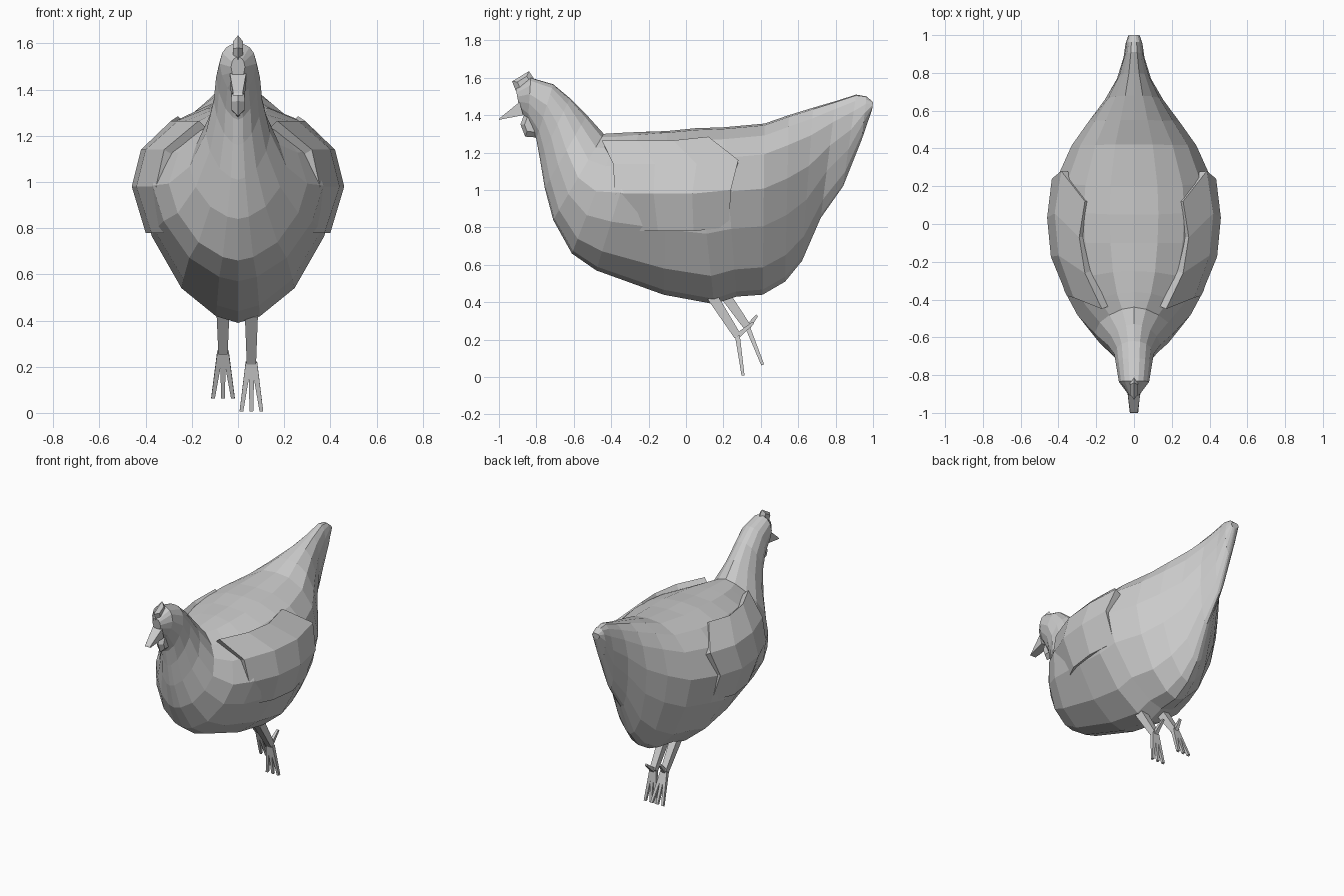
import bpy, bmesh
from mathutils import Vector

if "Cube" in bpy.data.objects:
    bpy.data.objects.remove(bpy.data.objects["Cube"])


def finish(name, bm):
    bmesh.ops.recalc_face_normals(bm, faces=bm.faces)
    mesh = bpy.data.meshes.new(name)
    bm.to_mesh(mesh)
    bm.free()
    ob = bpy.data.objects.new(name, mesh)
    bpy.context.collection.objects.link(ob)
    return ob


def loft(name, rings):
    bm = bmesh.new()
    loops = [[bm.verts.new(p) for p in r] for r in rings]
    n = len(loops[0])
    for a, b in zip(loops, loops[1:]):
        for i in range(n):
            bm.faces.new((a[i], a[(i + 1) % n], b[(i + 1) % n], b[i]))
    bm.faces.new(loops[0])
    bm.faces.new(loops[-1])
    return finish(name, bm)


def bar(name, a, b, ra, rb):
    """Square tapered rod from a to b."""
    a, b = Vector(a), Vector(b)
    side = Vector((1, 0, 0))
    up = (b - a).cross(side).normalized()
    ring = lambda c, r: [c + side * r * s + up * r * t
                         for s, t in ((1, 1), (-1, 1), (-1, -1), (1, -1))]
    return loft(name, [ring(a, ra), ring(b, rb)])


def fin(name, outline, half):
    """Side-view outline, thick in the middle and thin at the rim."""
    cy = sum(p[0] for p in outline) / len(outline)
    cz = sum(p[1] for p in outline) / len(outline)
    rim = lambda x, s: [(x, cy + (y - cy) * s, cz + (z - cz) * s) for y, z in outline]
    return loft(name, [rim(-half, .55), rim(0, 1), rim(half, .55)])


# Body with neck, head and tail: back y,z / belly y,z / half width / section skew
STATIONS = [
    (-.91, 1.54, -.89, 1.43, .03, 1), (-.83, 1.60, -.845, 1.37, .08, 1),
    (-.71, 1.565, -.80, 1.27, .095, 1), (-.62, 1.49, -.78, 1.16, .105, .9),
    (-.53, 1.40, -.755, 1.01, .14, .75), (-.44, 1.30, -.71, .84, .21, .7),
    (-.36, 1.305, -.61, .66, .30, .75), (-.25, 1.31, -.48, .57, .37, .85),
    (-.10, 1.315, -.12, .44, .415, 1), (.05, 1.33, .15, .39, .43, 1),
    (.20, 1.335, .27, .43, .415, 1), (.42, 1.355, .41, .44, .33, 1),
    (.55, 1.40, .53, .51, .24, 1), (.68, 1.44, .62, .62, .155, 1),
    (.80, 1.475, .72, .85, .09, 1), (.91, 1.51, .84, 1.02, .055, 1),
    (.965, 1.50, .94, 1.27, .045, 1), (1.0, 1.47, .995, 1.43, .03, 1),
]
HALF = [(0, 0), (.3, .01), (.62, .07), (.86, .18), (1, .38),
        (.87, .6), (.57, .84), (.22, .97), (0, 1)]
SECTION = HALF + [(-x, t) for x, t in HALF[-2:0:-1]]
rings = []
for ty, tz, by, bz, w, e in STATIONS:
    rings.append([(x * w, ty + (by - ty) * t ** e, tz + (bz - tz) * t ** e)
                  for x, t in SECTION])
loft("body", rings)

# Wings: front edge to rear tip, each row is a feather edge (start y, end y, z, x values)
ROWS = [
    (-.34, .23, .78, (.28, .375, .40, .36)),
    (-.38, .24, .98, (.355, .44, .46, .435)),
    (-.39, .28, 1.14, (.32, .40, .42, .385)),
    (-.45, .12, 1.265, (.17, .26, .29, .26)),
]
for side, label in ((1, "right"), (-1, "left")):
    bm = bmesh.new()
    grid = [[bm.verts.new((side * x, y0 + (y1 - y0) * i / 3, z + .02 * (i == 3)))
             for i, x in enumerate(xs)] for y0, y1, z, xs in ROWS]
    for a, b in zip(grid, grid[1:]):
        for i in range(3):
            q = (a[i], a[i + 1], b[i + 1], b[i])
            bm.faces.new(q if side > 0 else q[::-1])
    wing = finish(label + "_wing", bm)
    # thicken towards the body
    if wing.data.polygons[0].normal.x * side < 0:
        wing.data.flip_normals()
    mod = wing.modifiers.new("thickness", 'SOLIDIFY')
    mod.thickness = .05
    mod.offset = -1

# Beak, comb and wattle
loft("beak", [
    [(-.035, -.87, 1.40), (.035, -.87, 1.40), (.035, -.89, 1.47), (-.035, -.89, 1.47)],
    [(-.022, -1.0, 1.375), (.022, -1.0, 1.375), (.02, -.995, 1.385), (-.02, -.995, 1.385)]])
fin("comb", [(-.91, 1.53), (-.93, 1.58), (-.84, 1.635), (-.81, 1.59), (-.84, 1.54)], .022)
fin("wattle", [(-.86, 1.42), (-.885, 1.35), (-.86, 1.285), (-.79, 1.28), (-.79, 1.40)], .028)

# Legs in mid-stride: hip, ankle, toe tip, hind-toe tip (y, z)
LEGS = [("right", .058, (.14, .43), (.275, .22), (.305, .008), (.36, .29)),
        ("left", -.065, (.20, .45), (.33, .265), (.41, .065), (.38, .33))]
for label, x, hip, ankle, toe, hind in LEGS:
    bar(label + "_leg", (x, *hip), (x, *ankle), .028, .02)
    for i in (-1, 0, 1):
        bar(label + "_toe", (x + i * .012, *ankle),
            (x + i * .043, toe[0], toe[1]), .013, .008)
    bar(label + "_hind_toe", (x, *ankle), (x, *hind), .014, .007)
